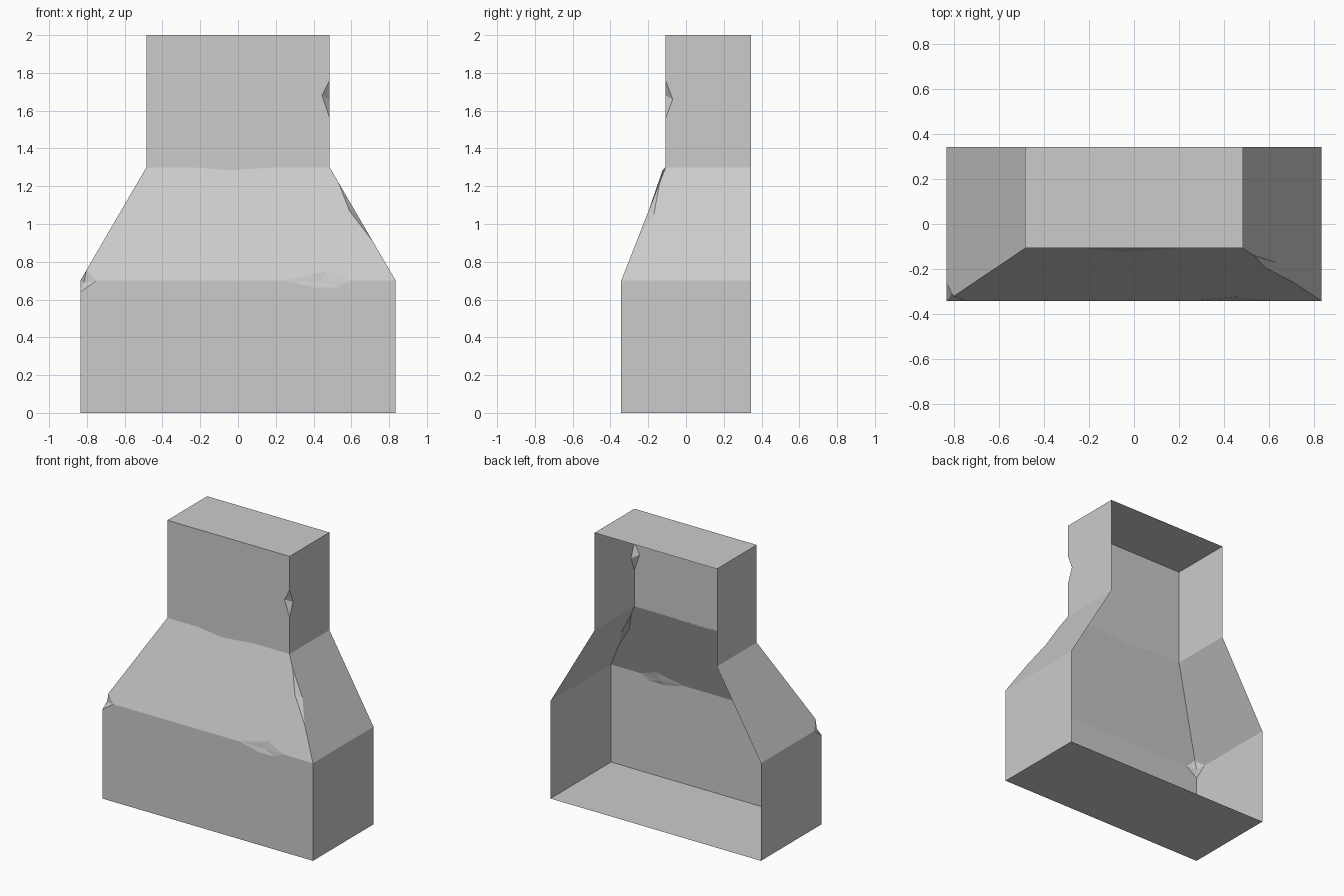
import bpy, bmesh

cube = bpy.data.objects.get("Cube")
if cube:
    bpy.data.objects.remove(cube, do_unlink=True)

# Main sizes: a wide base, a sloping shoulder and a narrower stack, open at the back
BASE, NECK, TOP = 0.7, 1.3, 2.0
WIDE, NARROW = 0.835, 0.485
DEPTH, NECK_FRONT = 0.343, -0.108


def taper(z, low, high):
    t = min(max((z - BASE) / (NECK - BASE), 0), 1)
    return low + (high - low) * t


def front(x, z):
    """Point on the front surface."""
    return (x, taper(z, -DEPTH, NECK_FRONT), z)


def side(s, y, z):
    """Point on the left (s=1) or right (s=-1) surface."""
    return (s * taper(z, WIDE, NARROW), y, z)


def edge(s, z):
    """Point on the front corner edge."""
    return side(s, front(0, z)[1], z)


def back(s, z):
    """Point on the open back rim."""
    return side(s, DEPTH, z)


bm = bmesh.new()
verts = {}


def face(*points):
    loop = []
    for p in points:
        key = tuple(round(c, 4) for c in p)
        if key not in verts:
            verts[key] = bm.verts.new(p)
        loop.append(verts[key])
    bm.faces.new(loop)


def fan(centre, ring):
    for a, b in zip(ring, ring[1:] + ring[:1]):
        face(centre, a, b)


# Outlines of the worn spots
stack_nick = [edge(1, 1.56), front(0.445, 1.68), edge(1, 1.76)]
slope_nick = [edge(1, 0.91), front(0.59, 1.07), edge(1, 1.22)]
stack_cut, slope_cut = side(1, -0.07, 1.66), side(1, -0.17, 1.05)
sill_low = [front(0.6, BASE), front(0.53, 0.665), front(0.4, 0.665), front(0.25, BASE)]
sill_peak = front(0.47, 0.75)
corner_top, corner_low = edge(-1, 0.755), edge(-1, 0.64)
corner_front, corner_side = front(-0.75, BASE), side(-1, -0.26, BASE)
x, y, z = front(-0.04, 1.285)
crease = [front(0.2, NECK), (x, y - 0.01, z), front(-0.24, NECK)]

# Front panels
face(edge(-1, 0), edge(1, 0), edge(1, BASE), *sill_low, corner_front, corner_low)
face(edge(1, BASE), *slope_nick, edge(1, NECK), *crease, edge(-1, NECK),
     corner_top, corner_front, sill_low[-1], sill_peak, sill_low[0])
face(edge(1, NECK), *stack_nick, edge(1, TOP), edge(-1, TOP),
     edge(-1, NECK), *crease[::-1])

# Left side panels
face(edge(1, 0), back(1, 0), back(1, BASE), edge(1, BASE))
face(edge(1, BASE), back(1, BASE), back(1, NECK), edge(1, NECK),
     slope_nick[2], slope_cut, slope_nick[0])
face(edge(1, NECK), back(1, NECK), back(1, TOP), edge(1, TOP),
     stack_nick[2], stack_cut, stack_nick[0])

# Right side panels
face(back(-1, 0), edge(-1, 0), corner_low, corner_side, back(-1, BASE))
face(back(-1, BASE), corner_side, corner_top, edge(-1, NECK), back(-1, NECK))
face(back(-1, NECK), edge(-1, NECK), edge(-1, TOP), back(-1, TOP))

# Top and floor
face(edge(-1, TOP), edge(1, TOP), back(1, TOP), back(-1, TOP))
face(edge(-1, 0), back(-1, 0), back(1, 0), edge(1, 0))

# Chipped facets
for (low, mid, high), cut in ((stack_nick, stack_cut), (slope_nick, slope_cut)):
    face(low, cut, mid)
    face(mid, cut, high)
fan((-0.815, -0.318, 0.69), [corner_top, corner_side, corner_low, corner_front])
fan((0.44, -0.333, 0.695), [sill_peak] + sill_low[::-1])

bmesh.ops.recalc_face_normals(bm, faces=bm.faces[:])
mesh = bpy.data.meshes.new("chimney_body")
bm.to_mesh(mesh)
bm.free()

grey = bpy.data.materials.new("plain grey")
grey.use_nodes = True
colour = (0.6, 0.6, 0.6, 1)
grey.diffuse_color = colour
grey.node_tree.nodes["Principled BSDF"].inputs["Base Color"].default_value = colour
mesh.materials.append(grey)

body = bpy.data.objects.new("chimney_body", mesh)
bpy.context.collection.objects.link(body)
